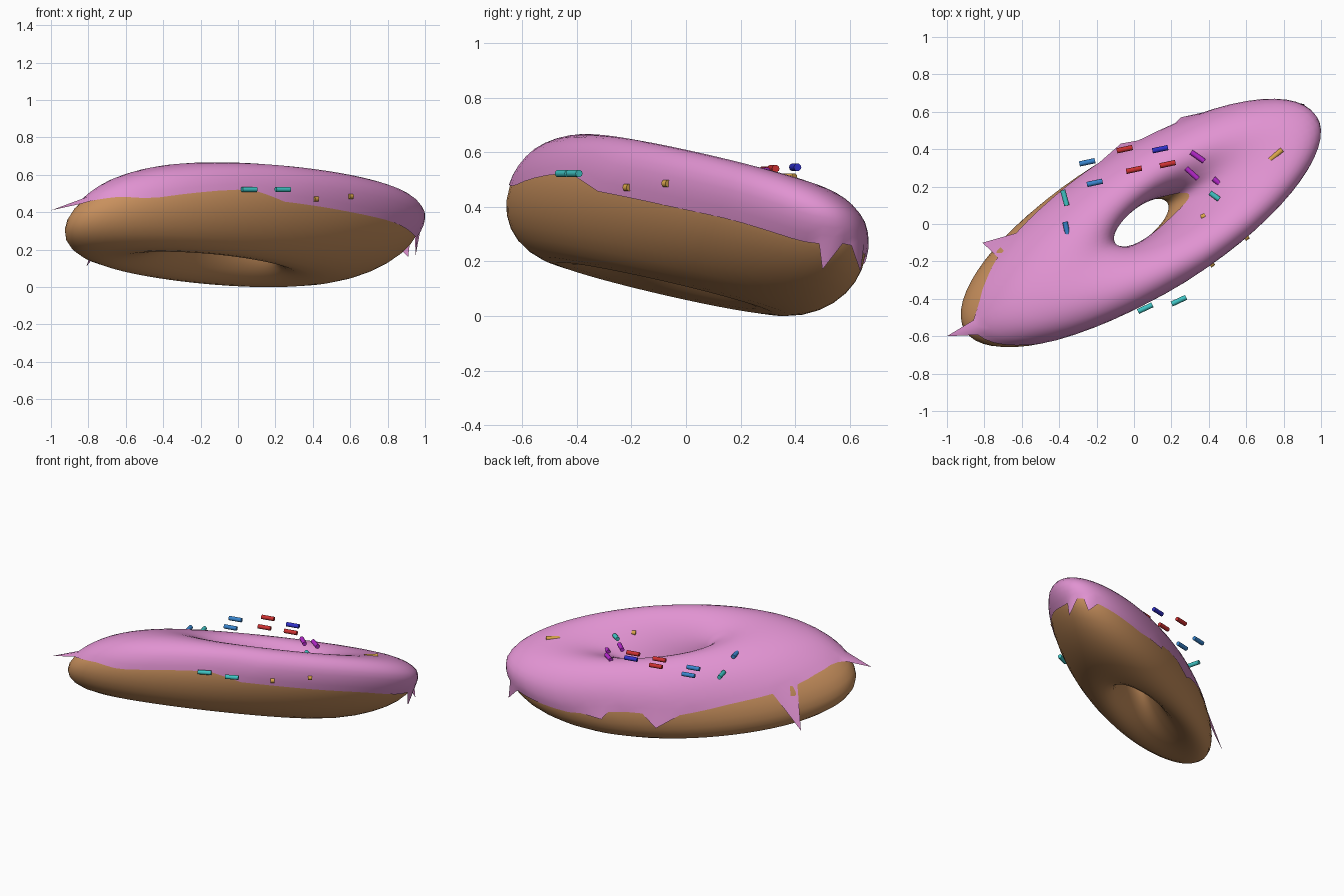
import bpy
import bmesh
from math import sin, cos, pi, radians
from mathutils import Matrix, Vector
from mathutils.bvhtree import BVHTree

cube = bpy.data.objects.get("Cube")
if cube:
    bpy.data.objects.remove(cube)


def material(name, rgb):
    m = bpy.data.materials.new(name)
    m.use_nodes = True
    m.diffuse_color = (*rgb, 1)
    m.node_tree.nodes["Principled BSDF"].inputs["Base Color"].default_value = (*rgb, 1)
    return m


DOUGH = material("baked brown", (0.58, 0.28, 0.11))
ICING = material("icing pink", (0.75, 0.29, 0.64))
RED = material("red", (0.60, 0.03, 0.03))
BLUE = material("blue", (0.04, 0.23, 0.60))
NAVY = material("deep blue", (0.03, 0.03, 0.58))
TEAL = material("teal", (0.05, 0.55, 0.55))
PURPLE = material("purple", (0.45, 0.02, 0.58))
YELLOW = material("yellow", (0.70, 0.38, 0.07))

# Skewed ring: long axis, short axis and leaning thickness axis as columns
SKEW = Matrix(((0.64, 0, 0.317), (0, 0.238, -0.048), (-0.066, -0.068, 0.354)))
FRAME = (Matrix.Translation((0.025, 0, 0.325))
         @ Matrix.Rotation(radians(32.3), 4, "Z") @ SKEW.to_4x4())


def ring_point(theta, phi, tube=0.63):
    reach = 1 + tube * cos(phi)
    return FRAME @ Vector((reach * cos(theta), reach * sin(theta), tube * sin(phi)))


def finish(bm, name, mat, angle=60):
    bmesh.ops.recalc_face_normals(bm, faces=bm.faces[:])
    mesh = bpy.data.meshes.new(name)
    bm.to_mesh(mesh)
    bm.free()
    mesh.materials.append(mat)
    obj = bpy.data.objects.new(name, mesh)
    bpy.context.collection.objects.link(obj)
    bpy.ops.object.select_all(action="DESELECT")
    obj.select_set(True)
    bpy.context.view_layer.objects.active = obj
    bpy.ops.object.shade_smooth_by_angle(angle=radians(angle))


def skin(bm, grid, closed):
    n = len(grid)
    m = len(grid[0])
    for i in range(n):
        a, b = grid[i], grid[(i + 1) % n]
        for j in range(m if closed else m - 1):
            k = (j + 1) % m
            bm.faces.new((a[j], b[j], b[k], a[k]))


# Doughnut body
bm = bmesh.new()
skin(bm, [[bm.verts.new(ring_point(2 * pi * i / 64, 2 * pi * j / 28))
           for j in range(28)] for i in range(64)], True)
finish(bm, "doughnut_body", DOUGH)

# Icing rim: ring angle and how high it ends on the outside, in degrees
RIM = [(0, 12), (10, 14), (30, 8), (50, 0), (70, 9), (90, 0), (110, 8), (130, 10),
       (150, 15), (165, 15), (180, 0), (210, 2), (225, -2), (250, 14), (256, 16),
       (262, 14), (267, 5), (295, 5), (315, 6), (340, 3), (355, 8), (360, 12)]


def rim_angle(deg):
    for (a, p), (b, q) in zip(RIM, RIM[1:]):
        if deg <= b:
            return p + (q - p) * (deg - a) / (b - a)


# Icing sheet, from the outer rim over the top and into the hole
bm = bmesh.new()
STEPS, ROWS = 60, 20
grid = []
for i in range(STEPS):
    deg = 360 * i / STEPS
    start = rim_angle(deg)
    end = 184 - 22 * max(0, cos(radians(deg))) ** 4
    col = []
    for j in range(ROWS + 1):
        t = j / ROWS
        tube = 0.642 + 0.033 * min(1, 5 * t, 5 * (1 - t))
        col.append(bm.verts.new(ring_point(radians(deg), radians(start + (end - start) * t), tube)))
    grid.append(col)
skin(bm, grid, False)
# Pulled drip tips
rim = [col[0] for col in grid]
for tip in ((-1, -0.6, 0.41), (-0.81, -0.1, 0.11), (0.91, 0.64, 0.16), (0.95, 0.5, 0.17),
            (-0.07, 0.43, 0.13), (0.25, 0.57, 0.16)):
    tip = Vector(tip)
    nearest = min(rim, key=lambda v: (v.co - tip).length)
    nearest.co = tip
    rim.remove(nearest)
surface = BVHTree.FromBMesh(bm)
finish(bm, "icing", ICING)


def icing_height(x, y):
    hit = surface.ray_cast(Vector((x, y, 2)), Vector((0, 0, -1)))[0]
    return hit.z if hit else 0


def sprinkle(name, mat, x, y, z, turn, length=0.085):
    bm = bmesh.new()
    bmesh.ops.create_cone(bm, cap_ends=True, segments=10, radius1=0.014, radius2=0.014, depth=length)
    bm.transform(Matrix.Translation((x, y, z)) @ Matrix.Rotation(radians(turn), 4, "Z")
                 @ Matrix.Rotation(pi / 2, 4, "Y"))
    finish(bm, name, mat, 40)


# Sprinkles, never deeper than the icing: colour, x, y, z, turn, length
SPRINKLES = [(BLUE, -0.25, 0.33, 0.51, 12, 0.085), (BLUE, -0.21, 0.22, 0.505, 12, 0.085),
             (TEAL, -0.37, 0.14, 0.47, -75, 0.085), (BLUE, -0.36, -0.03, 0.525, -78, 0.085),
             (RED, -0.05, 0.40, 0.545, 12, 0.085), (RED, 0, 0.29, 0.535, 12, 0.085),
             (RED, 0.18, 0.32, 0.54, 12, 0.085), (NAVY, 0.14, 0.40, 0.545, 12, 0.085),
             (PURPLE, 0.34, 0.36, 0.485, -35, 0.085), (PURPLE, 0.31, 0.27, 0.53, -42, 0.085),
             (PURPLE, 0.44, 0.23, 0.45, -40, 0.04), (TEAL, 0.43, 0.15, 0.52, -35, 0.06),
             (TEAL, 0.06, -0.45, 0.522, 25, 0.085), (TEAL, 0.24, -0.41, 0.522, 25, 0.085)]
for n, (mat, x, y, z, turn, length) in enumerate(SPRINKLES):
    sprinkle(f"sprinkle_{n + 1}", mat, x, y, max(z, icing_height(x, y)), turn, length)

# Yellow sprinkles nearly buried in the icing
for n, (x, y, turn, length) in enumerate(((0.76, 0.37, 40, 0.085), (0.37, 0.04, 20, 0.025))):
    sprinkle(f"buried_sprinkle_{n + 1}", YELLOW, x, y, icing_height(x, y) - 0.006, turn, length)

# Yellow specks on the front slope
for n, spot in enumerate(((0.42, -0.22, 0.47), (0.60, -0.07, 0.485))):
    p = surface.find_nearest(Vector(spot))[0]
    sprinkle(f"front_speck_{n + 1}", YELLOW, *p, 35, 0.025)
